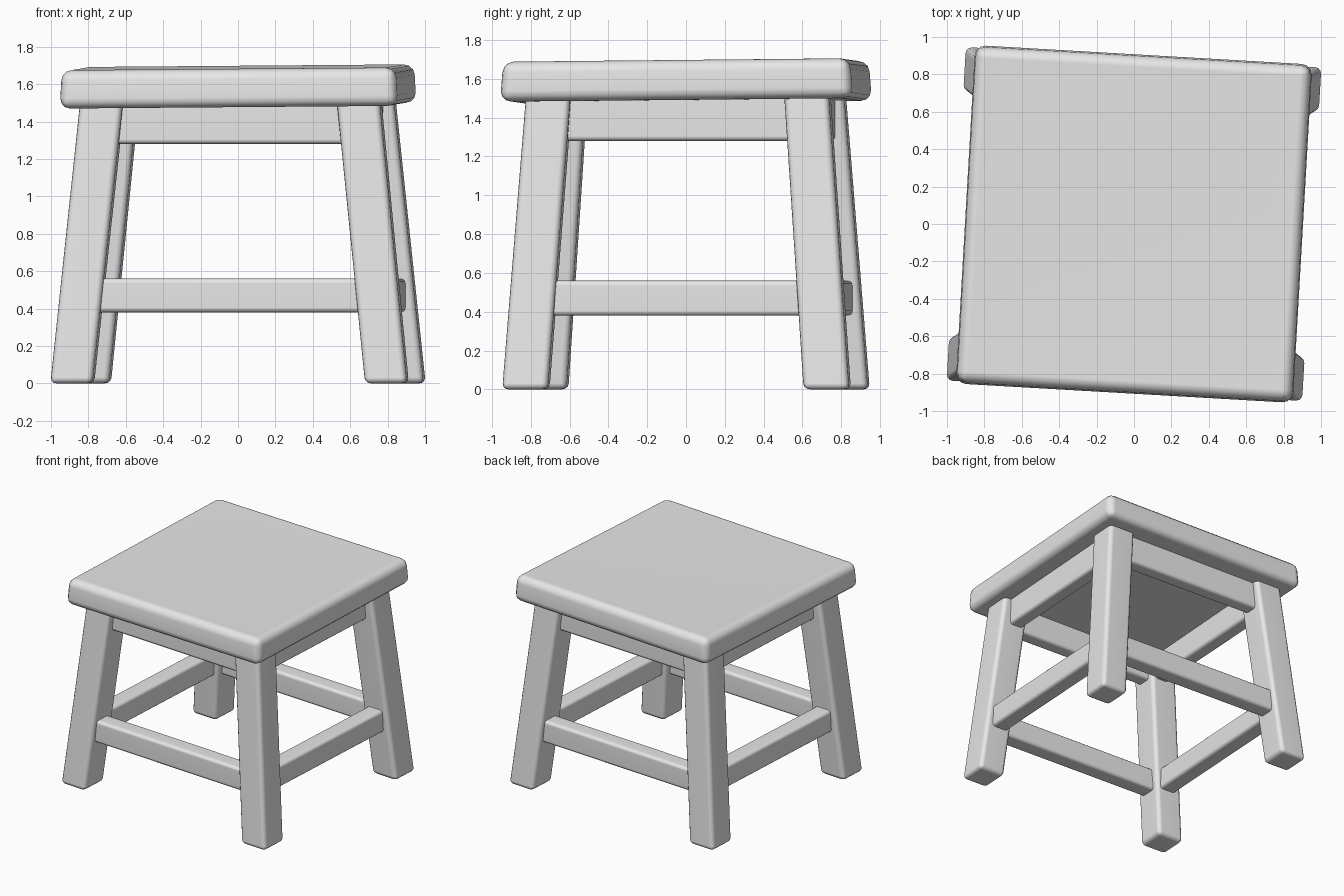
import bpy, bmesh, math
from mathutils import Matrix

if "Cube" in bpy.data.objects:
    bpy.data.objects.remove(bpy.data.objects["Cube"])

# The whole stool is turned slightly clockwise seen from above
TURN = Matrix.Rotation(math.radians(-3.3), 4, 'Z')

grey = bpy.data.materials.new("plain grey")
grey.diffuse_color = (0.8, 0.8, 0.8, 1.0)
grey.use_nodes = True
grey.node_tree.nodes["Principled BSDF"].inputs["Base Color"].default_value = grey.diffuse_color


def block(name, low, high, bevel, shape=None):
    """Rounded bar between two rectangles: (x0, x1, y0, y1, z) each."""
    bm = bmesh.new()
    rings = []
    for x0, x1, y0, y1, z in (low, high):
        rings.append([bm.verts.new(p) for p in
                      ((x0, y0, z), (x1, y0, z), (x1, y1, z), (x0, y1, z))])
    a, b = rings
    bm.faces.new(a[::-1])
    bm.faces.new(b)
    for i in range(4):
        j = (i + 1) % 4
        bm.faces.new((a[i], a[j], b[j], b[i]))
    bmesh.ops.recalc_face_normals(bm, faces=bm.faces)
    bmesh.ops.bevel(bm, geom=list(bm.edges), offset=bevel, segments=3,
                    profile=0.5, affect='EDGES')
    if shape:
        shape(bm)
    bmesh.ops.transform(bm, matrix=TURN, verts=bm.verts)
    mesh = bpy.data.meshes.new(name)
    bm.to_mesh(mesh)
    bm.free()
    mesh.materials.append(grey)
    ob = bpy.data.objects.new(name, mesh)
    bpy.context.collection.objects.link(ob)
    bpy.context.view_layer.objects.active = ob
    ob.select_set(True)
    bpy.ops.object.shade_smooth_by_angle(angle=math.radians(50))
    ob.select_set(False)
    ob.modifiers.new("flat faces", 'WEIGHTED_NORMAL')
    return ob


def dish_and_tilt(bm):
    """Shallow worn hollow on the seat, which rises a little to the back right."""
    bm.faces.ensure_lookup_table()
    top = max(bm.faces, key=lambda f: f.normal.z * f.calc_area())
    bmesh.ops.inset_region(bm, faces=[top], thickness=0.14, depth=-0.012)
    for v in bm.verts:
        v.co.z += 0.010 * v.co.y + 0.008 * v.co.x


# Seat slab
block("seat", (-0.905, 0.905, -0.91, 0.91, 1.485),
      (-0.895, 0.895, -0.895, 0.895, 1.69), 0.055, dish_and_tilt)


def span(sign, outer, inner):
    return tuple(sorted((sign * outer, sign * inner)))


# Splayed legs
for sx, side in ((-1, "left"), (1, "right")):
    for sy, end in ((-1, "front"), (1, "back")):
        block(f"{end}_{side}_leg",
              (*span(sx, 0.955, 0.73), *span(sy, 0.895, 0.66), 0.0),
              (*span(sx, 0.80, 0.57), *span(sy, 0.78, 0.55), 1.53), 0.032)

# Aprons under the seat and stretchers between the legs
for s, end, side in ((-1, "front", "left"), (1, "back", "right")):
    for part, z0, z1, ox, oy, thick, half in (
            ("apron", 1.28, 1.52, 0.745, 0.735, 0.12, 0.66),
            ("stretcher", 0.38, 0.56, 0.86, 0.82, 0.14, 0.78)):
        lo = (-half, half, *span(s, oy, oy - thick))
        block(f"{end}_{part}", (*lo, z0), (*lo, z1), 0.025)
        lo = (*span(s, ox, ox - thick), -half, half)
        block(f"{side}_{part}", (*lo, z0), (*lo, z1), 0.025)
